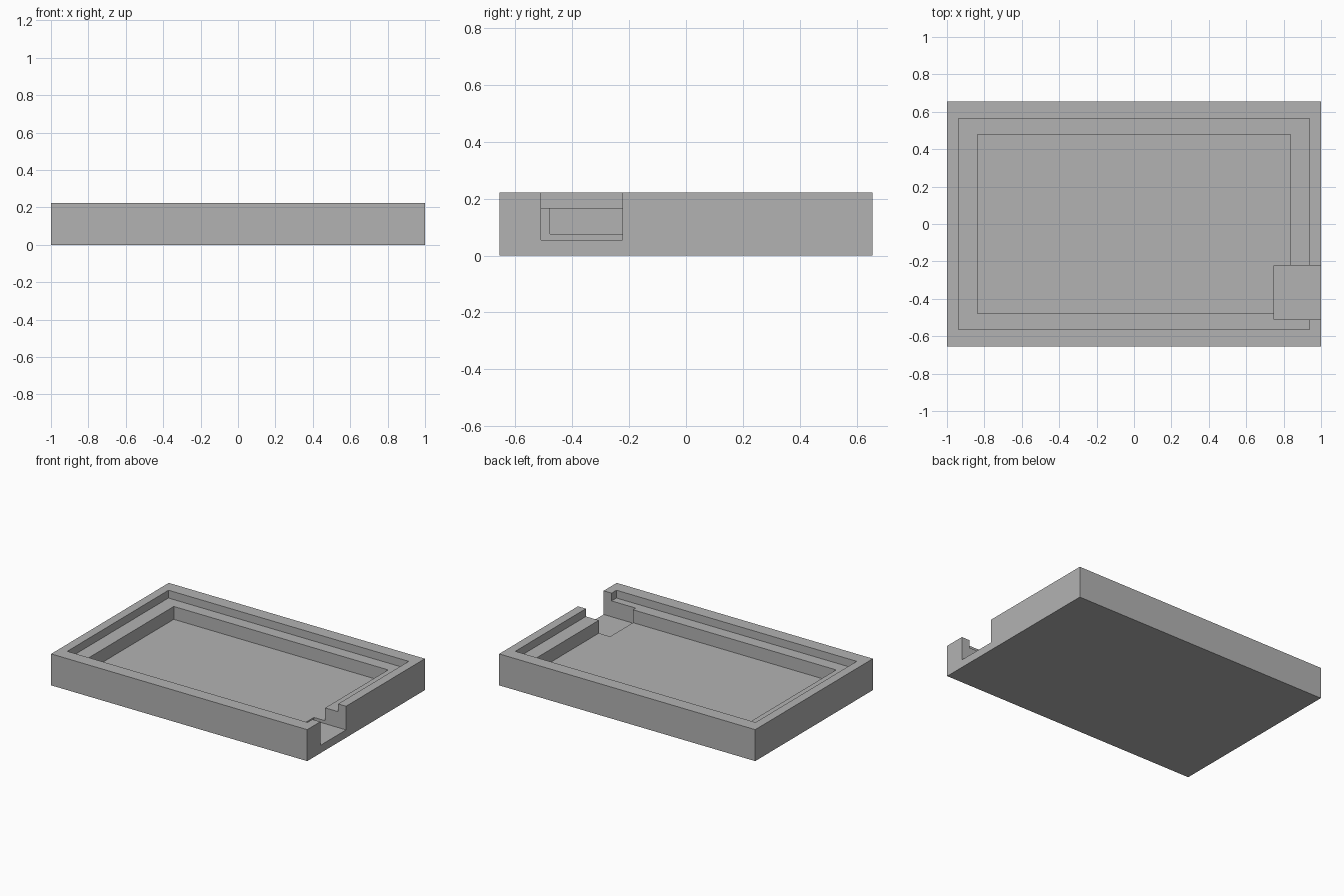
import bpy

if "Cube" in bpy.data.objects:
    bpy.data.objects.remove(bpy.data.objects["Cube"], do_unlink=True)

# Single plain grey
grey = bpy.data.materials.new("grey")
grey.use_nodes = True
colour = (0.45, 0.45, 0.45, 1)
grey.diffuse_color = colour
grey.node_tree.nodes["Principled BSDF"].inputs["Base Color"].default_value = colour

HEIGHT = 0.222
ABOVE = 0.4  # cutters reach past the rim


def box(name, low, high):
    """Axis-aligned box between two corners."""
    centre = [(a + b) / 2 for a, b in zip(low, high)]
    bpy.ops.mesh.primitive_cube_add(size=1, location=centre)
    obj = bpy.context.object
    obj.name = name
    obj.scale = [b - a for a, b in zip(low, high)]
    bpy.ops.object.transform_apply(location=True, rotation=False, scale=True)
    obj.data.materials.append(grey)
    return obj


# Outer block of the tray
tray = box("tray", (-1, -0.656, 0), (1, 0.656, HEIGHT))

# Lid ledge, deep pocket and the open notch in the left wall
cutters = [
    box("ledge_cutter", (-0.938, -0.564, 0.167), (0.938, 0.564, ABOVE)),
    box("pocket_cutter", (-0.837, -0.479, 0.076), (0.837, 0.479, ABOVE)),
    box("notch_cutter", (0.749, -0.51, 0.055), (1.2, -0.223, ABOVE)),
]
for cutter in cutters:
    cut = tray.modifiers.new(cutter.name, "BOOLEAN")
    cut.operation = "DIFFERENCE"
    cut.solver = "EXACT"
    cut.object = cutter

# Bake the cuts, then drop the cutters
bpy.ops.object.select_all(action="DESELECT")
tray.select_set(True)
bpy.context.view_layer.objects.active = tray
for cutter in cutters:
    bpy.ops.object.modifier_apply(modifier=cutter.name)
for cutter in cutters:
    bpy.data.objects.remove(cutter, do_unlink=True)
bpy.ops.object.shade_flat()
